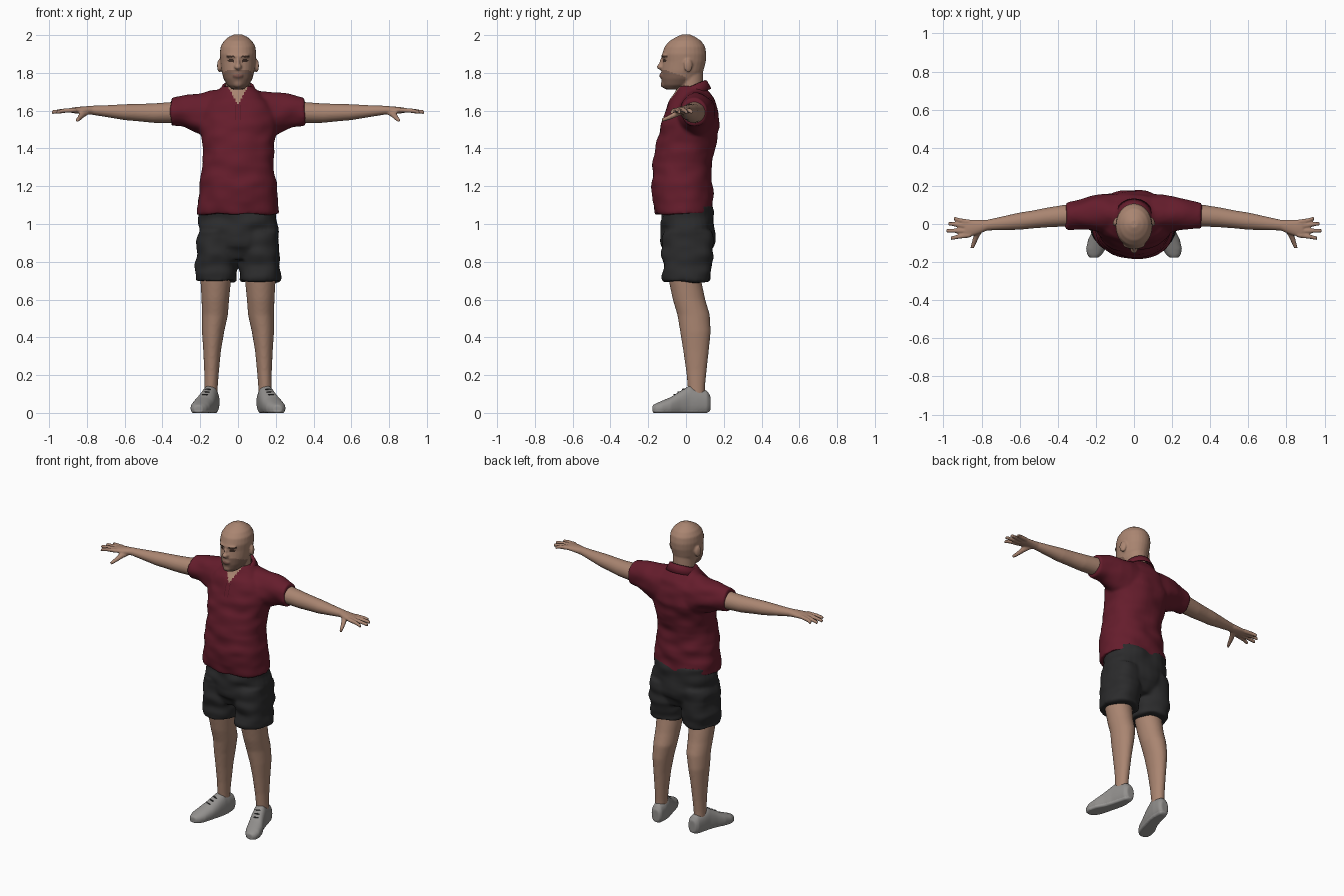
import bpy, bmesh, math
from mathutils import Matrix, Vector, noise

cube = bpy.data.objects.get("Cube")
if cube:
    bpy.data.objects.remove(cube)


def material(name, rgb):
    m = bpy.data.materials.new(name)
    m.use_nodes = True
    col = (*rgb, 1)
    m.diffuse_color = col
    bsdf = m.node_tree.nodes["Principled BSDF"]
    bsdf.inputs["Base Color"].default_value = col
    bsdf.inputs["Roughness"].default_value = 0.8
    return m


SKIN = material("skin", (0.40, 0.235, 0.165))
STUBBLE = material("stubble", (0.22, 0.125, 0.09))
DARK = material("dark_brown", (0.05, 0.028, 0.02))
LIPS = material("lips", (0.20, 0.09, 0.07))
RED = material("shirt_red", (0.13, 0.012, 0.025))
SEAM = material("seam_red", (0.07, 0.007, 0.014))
BLACK = material("shorts_black", (0.024, 0.024, 0.025))
GREY = material("shoe_grey", (0.29, 0.28, 0.27))
SOLE = material("sole_grey", (0.36, 0.35, 0.34))
LACE = material("lace_dark", (0.04, 0.04, 0.04))


def loft(bm, axis, rings, side=1, power=2.0, n=28):
    """Closed skin over elliptical rings: (position, centre a, centre b, radius a, radius b)."""
    loops = []
    for pos, ca, cb, ra, rb in rings:
        loop = []
        for i in range(n):
            t = 2 * math.pi * i / n
            c, s = math.cos(t), math.sin(t)
            co = [ca + ra * math.copysign(abs(c) ** (2 / power), c),
                  cb + rb * math.copysign(abs(s) ** (2 / power), s)]
            co.insert(axis, pos)
            co[0] *= side
            loop.append(bm.verts.new(co))
        loops.append(loop)
    faces = [bm.faces.new(loops[0]), bm.faces.new(loops[-1])]
    for a, b in zip(loops, loops[1:]):
        for i in range(n):
            j = (i + 1) % n
            faces.append(bm.faces.new((a[i], a[j], b[j], b[i])))
    bmesh.ops.recalc_face_normals(bm, faces=faces)


def column(rows):
    """Upright rings on the centre line from (z, front y, back y, half width)."""
    return [(z, 0, (f + b) / 2, w, (b - f) / 2) for z, f, b, w in rows]


def ball(bm, centre, radii, rot=0):
    mat = Matrix.Translation(centre) @ Matrix.Rotation(rot, 4, 'Z') @ Matrix.Diagonal((*radii, 1))
    bmesh.ops.create_uvsphere(bm, u_segments=20, v_segments=12, radius=1, matrix=mat)


def make(name, bm, mats):
    me = bpy.data.meshes.new(name)
    bm.to_mesh(me)
    bm.free()
    for m in mats:
        me.materials.append(m)
    me.polygons.foreach_set("use_smooth", [True] * len(me.polygons))
    ob = bpy.data.objects.new(name, me)
    bpy.context.collection.objects.link(ob)
    return ob


def fuse(name, bm, mats, voxel, smooth=4, folds=0.0, rule=None):
    """Merge overlapping parts into one soft surface, add folds, colour by rule."""
    ob = make(name, bm, [])
    rem = ob.modifiers.new("merge", 'REMESH')
    rem.mode, rem.voxel_size = 'VOXEL', voxel
    sm = ob.modifiers.new("soften", 'SMOOTH')
    sm.factor, sm.iterations = 0.5, smooth
    dg = bpy.context.evaluated_depsgraph_get()
    me = bpy.data.meshes.new_from_object(ob.evaluated_get(dg))
    ob.modifiers.clear()
    ob.data = me
    me.materials.clear()
    for m in mats:
        me.materials.append(m)
    if folds:
        shift = [v.normal * folds * noise.noise(Vector((v.co.x * 9, v.co.y * 9, v.co.z * 16)))
                 for v in me.vertices]
        for v, d in zip(me.vertices, shift):
            v.co += d
    for p in me.polygons:
        p.use_smooth = True
        p.material_index = rule(p.center) if rule else 0
    me.update()
    return ob


# Head and neck with nose, brow, lips and ears
bm = bmesh.new()
loft(bm, 2, column([(1.60, -.03, .10, .075), (1.70, -.04, .09, .068), (1.80, -.05, .09, .066)]))
loft(bm, 2, column([(1.713, -.11, -.03, .03), (1.735, -.126, .03, .058), (1.77, -.131, .07, .077),
                    (1.81, -.13, .092, .087), (1.86, -.124, .105, .093), (1.90, -.126, .108, .097),
                    (1.94, -.113, .101, .092), (1.97, -.086, .08, .074), (1.99, -.052, .05, .05),
                    (2.004, -.02, .02, .02)]))
ball(bm, (0, -.133, 1.832), (.019, .022, .016))
ball(bm, (0, -.122, 1.85), (.011, .02, .032))
ball(bm, (0, -.127, 1.785), (.028, .015, .014))
ball(bm, (0, -.115, 1.738), (.026, .02, .018))
ball(bm, (0, -.108, 1.888), (.062, .024, .012))
for s in (-1, 1):
    ball(bm, (s * .097, .012, 1.838), (.012, .024, .036), s * .35)


def face_colour(c):
    if c.y < -.06:
        x = abs(c.x)
        if ((x - .036) / .018) ** 2 + ((c.z - 1.864) / .010) ** 2 < 1:
            return 2
        if abs(x - .04) < .022 and abs(c.z - 1.887) < .005:
            return 2
        if (x / .028) ** 2 + ((c.z - 1.785) / .009) ** 2 < 1:
            return 3
    return 1 if 1.70 < c.z < 1.815 - .35 * max(c.y + .11, 0) and c.y < -.005 else 0


fuse("head", bm, [SKIN, STUBBLE, DARK, LIPS], .006, 3, rule=face_colour)

# Shirt with short sleeves and an open neck
bm = bmesh.new()
loft(bm, 2, column([(1.052, -.163, .147, .217), (1.12, -.176, .143, .213), (1.22, -.182, .138, .202),
                    (1.32, -.172, .135, .186), (1.42, -.156, .155, .192), (1.52, -.132, .178, .205),
                    (1.60, -.108, .168, .20), (1.655, -.085, .15, .17), (1.695, -.06, .125, .115),
                    (1.73, -.045, .10, .076)]), power=2.25, n=40)
for s in (-1, 1):
    loft(bm, 0, [(.06, .05, 1.57, .11, .135), (.15, .055, 1.578, .105, .125), (.22, .055, 1.588, .092, .104),
                 (.29, .05, 1.596, .077, .084), (.355, .042, 1.595, .068, .077)], s)


def shirt_colour(c):
    return 1 if c.y < 0 and abs(c.x) < .55 * (c.z - 1.632) and abs(c.x) < .06 else 0


shirt = fuse("shirt", bm, [RED, SKIN], .009, 6, .010, shirt_colour)

# Folded collar, open at the throat
bm = bmesh.new()
rows = []
for i in range(33):
    t = math.radians(-158 + 316 * i / 32)
    f = (1 - math.cos(t)) / 2
    row = []
    for r, dz in ((.071, -.02), (.074, .002), (.083, .0), (.104, -.042 - .014 * f * f)):
        row.append(bm.verts.new((r * math.sin(t), .027 + r * math.cos(t), 1.757 - .062 * f + dz)))
    rows.append(row)
for a, b in zip(rows, rows[1:]):
    for k in range(3):
        bm.faces.new((a[k], b[k], b[k + 1], a[k + 1]))
bmesh.ops.recalc_face_normals(bm, faces=bm.faces)
collar = make("collar", bm, [RED])
sol = collar.modifiers.new("thickness", 'SOLIDIFY')
sol.thickness, sol.offset = .006, 0

# Placket seams laid on the shirt front
bm = bmesh.new()
for x in (-.015, .012):
    prev = None
    for i in range(9):
        z = 1.55 + .01 * i
        hit, co, _, _ = shirt.ray_cast(Vector((x, -1, z)), Vector((0, 1, 0)))
        if hit:
            pair = [bm.verts.new((x + d, co.y - .003, z)) for d in (-.0015, .0015)]
            if prev:
                bm.faces.new((prev[0], prev[1], pair[1], pair[0]))
            prev = pair
make("placket_seams", bm, [SEAM])

# Shorts
bm = bmesh.new()
loft(bm, 2, column([(1.10, -.128, .145, .203), (.98, -.134, .153, .212), (.88, -.128, .146, .20),
                    (.81, -.09, .11, .13)]), power=2.3)
for s in (-1, 1):
    loft(bm, 2, [(.96, .108, .01, .104, .135), (.83, .114, .008, .108, .133),
                 (.695, .117, .002, .109, .122)], s, 2.3)
fuse("shorts", bm, [BLACK], .009, 4, .014)

for s, side in ((1, "left"), (-1, "right")):
    # Arm, palm, fingers and thumb
    bm = bmesh.new()
    loft(bm, 0, [(.28, .047, 1.595, .06, .062), (.36, .044, 1.59, .057, .055), (.45, .035, 1.587, .052, .051),
                 (.53, .024, 1.59, .047, .046), (.60, .015, 1.592, .045, .042), (.69, .004, 1.597, .036, .032),
                 (.77, -.006, 1.602, .028, .024), (.81, -.014, 1.602, .037, .021),
                 (.86, -.022, 1.602, .045, .017), (.885, -.025, 1.602, .043, .013)], s)
    for y0, y1, tip in ((.01, .03, .945), (-.014, .003, .975), (-.037, -.035, .985), (-.058, -.075, .96)):
        loft(bm, 0, [(.86, y0, 1.603, .013, .013), (.92, (y0 + y1) / 2, 1.60, .0115, .012),
                     (tip, y1, 1.592, .010, .010)], s, n=12)
    loft(bm, 1, [(-.01, .795, 1.597, .022, .014), (-.06, .825, 1.578, .017, .016),
                 (-.095, .838, 1.562, .013, .013), (-.127, .85, 1.55, .010, .010)], s, n=14)
    fuse(side + "_arm", bm, [SKIN], .006, 2)

    # Bare leg
    bm = bmesh.new()
    loft(bm, 2, [(.80, .112, .0, .082, .09), (.70, .118, -.005, .081, .086), (.60, .12, .016, .073, .086),
                 (.52, .122, .04, .069, .086), (.43, .132, .05, .059, .081), (.33, .137, .053, .047, .068),
                 (.22, .14, .055, .039, .054), (.14, .143, .055, .036, .046), (.07, .145, .055, .035, .044)], s)
    fuse(side + "_leg", bm, [SKIN], .009, 3)

    # Shoe with a pale sole, turned slightly outward
    bm = bmesh.new()
    loft(bm, 1, [(.129, .135, .05, .026, .04), (.112, .137, .055, .039, .062), (.06, .143, .058, .045, .075),
                 (.02, .15, .06, .046, .086), (-.03, .165, .05, .05, .066), (-.08, .185, .034, .055, .050),
                 (-.13, .20, .025, .052, .038), (-.16, .207, .02, .039, .030),
                 (-.177, .21, .02, .022, .020)], s, 2.3)
    for v in bm.verts:
        v.co.z = max(v.co.z, 0)
    shoe = fuse(side + "_shoe", bm, [GREY, SOLE], .006, 2, rule=lambda c: 1 if c.z < .014 else 0)
    low = min(v.co.z for v in shoe.data.vertices)
    for v in shoe.data.vertices:
        v.co.z -= low * max(0, 1 - v.co.z / .1)

    # Laces resting on the tongue
    bm = bmesh.new()
    for y, x in ((-.015, .160), (-.038, .168), (-.06, .177)):
        hit, co, _, _ = shoe.ray_cast(Vector((s * x, y, 1)), Vector((0, 0, -1)))
        if hit:
            ball(bm, co, (.018, .004, .004), s * .3)
    make(side + "_laces", bm, [LACE])
